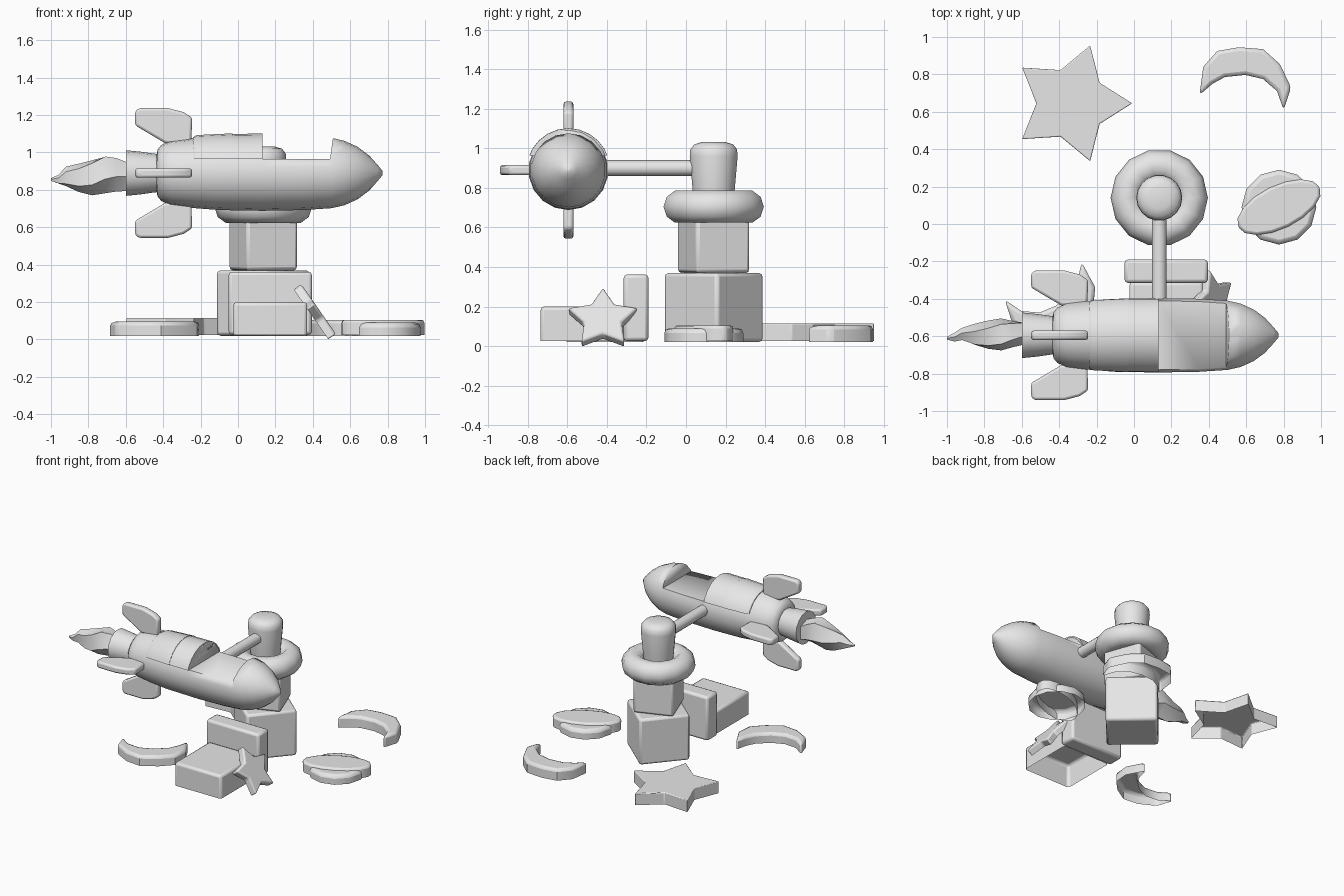
import bpy, bmesh, math
from mathutils import Matrix, Vector

if "Cube" in bpy.data.objects:
    bpy.data.objects.remove(bpy.data.objects["Cube"])

mat = bpy.data.materials.new("plain_grey")
mat.diffuse_color = (0.8, 0.8, 0.8, 1)
mat.use_nodes = True
mat.node_tree.nodes["Principled BSDF"].inputs["Base Color"].default_value = mat.diffuse_color
AX_Y, AX_Z = -0.595, 0.89          # rocket axis


def finish(bm, name, bevel=0.0, smooth=35, matrix=None, segments=2):
    if matrix:
        bmesh.ops.transform(bm, matrix=matrix, verts=bm.verts)
    bmesh.ops.recalc_face_normals(bm, faces=bm.faces)
    me = bpy.data.meshes.new(name)
    bm.to_mesh(me)
    bm.free()
    ob = bpy.data.objects.new(name, me)
    bpy.context.collection.objects.link(ob)
    me.materials.append(mat)
    bpy.ops.object.select_all(action='DESELECT')
    ob.select_set(True)
    bpy.context.view_layer.objects.active = ob
    if smooth:
        bpy.ops.object.shade_smooth_by_angle(angle=math.radians(smooth))
    if bevel:
        m = ob.modifiers.new("bevel", 'BEVEL')
        m.width, m.segments, m.limit_method = bevel, segments, 'ANGLE'
        m.angle_limit = math.radians(40)
    return ob


def prism(name, pts, z0, z1, bevel=0.015, open_bottom=False, matrix=None):
    bm = bmesh.new()
    low = [bm.verts.new((x, y, z0)) for x, y in pts]
    top = [bm.verts.new((x, y, z1)) for x, y in pts]
    n = len(pts)
    for i in range(n):
        j = (i + 1) % n
        bm.faces.new((low[i], low[j], top[j], top[i]))
    bm.faces.new(top)
    if not open_bottom:
        bm.faces.new(low[::-1])
    return finish(bm, name, bevel, matrix=matrix)


def box(name, x0, x1, y0, y1, z0, z1, turn=0, bevel=0.018, open_bottom=False):
    cx, cy, hx, hy = (x0 + x1) / 2, (y0 + y1) / 2, (x1 - x0) / 2, (y1 - y0) / 2
    m = Matrix.Translation((cx, cy, 0)) @ Matrix.Rotation(math.radians(turn), 4, 'Z')
    return prism(name, [(-hx, -hy), (hx, -hy), (hx, hy), (-hx, hy)], z0, z1,
                 bevel, open_bottom, m)


def lathe(profile, sides, closed=False):
    """Rings of (distance, radius) around local z."""
    bm = bmesh.new()
    rings = [[bm.verts.new((r * math.cos(2 * math.pi * i / sides),
                            r * math.sin(2 * math.pi * i / sides), d))
              for i in range(sides)] for d, r in profile]
    pairs = list(zip(rings, rings[1:])) + ([(rings[-1], rings[0])] if closed else [])
    for a, b in pairs:
        for i in range(sides):
            j = (i + 1) % sides
            bm.faces.new((a[i], a[j], b[j], b[i]))
    if not closed:
        bm.faces.new(rings[0][::-1])
        bm.faces.new(rings[-1])
    return bm


def star(r, inner, start=0):
    return [((r if i % 2 == 0 else inner) * math.cos(start + i * math.pi / 5),
             (r if i % 2 == 0 else inner) * math.sin(start + i * math.pi / 5))
            for i in range(10)]


ALONG_X = Matrix.Translation((0, AX_Y, AX_Z)) @ Matrix.Rotation(math.pi / 2, 4, 'Y')

# Tower: two turned blocks, ring, knob
T = Matrix.Translation((0.135, 0.14, 0))
box("lower_block", -0.045, 0.315, -0.04, 0.32, 0.02, 0.37, 49)
box("upper_block", -0.01, 0.28, -0.005, 0.285, 0.37, 0.66, 20)
ring = [(0.705 + 0.085 * math.sin(a * math.pi / 5), 0.175 + 0.085 * math.cos(a * math.pi / 5))
        for a in range(10)]
finish(lathe(ring, 14, True), "tower_ring", smooth=60, matrix=T)
finish(lathe([(0.70, 0.10), (0.79, 0.108), (0.96, 0.123), (0.995, 0.12),
              (1.02, 0.10), (1.032, 0.06)], 18), "tower_knob", smooth=40, matrix=T)

# Arm from the knob to the rocket
finish(lathe([(-0.12, 0.04), (0.47, 0.04)], 12), "arm",
       matrix=Matrix.Translation((0.135, 0.03, 0.9)) @ Matrix.Rotation(math.pi / 2, 4, 'X'))

# Rocket body with cockpit cut out
body = finish(lathe([(-0.435, 0.10), (-0.43, 0.125), (-0.41, 0.15), (-0.36, 0.172),
                     (-0.24, 0.187), (-0.1, 0.198), (0.13, 0.202), (0.35, 0.198),
                     (0.5, 0.188), (0.57, 0.172), (0.64, 0.14), (0.70, 0.095),
                     (0.745, 0.045), (0.772, 0.012)], 18), "rocket_body", smooth=40, matrix=ALONG_X)
profile = [(0.13, 0.965), (0.492, 0.965), (0.525, 1.2), (0.13, 1.2)]
cutter = prism("cockpit_cutter", profile, -0.3, 0.3, 0,
               matrix=Matrix.Translation((0, AX_Y, 0)) @ Matrix.Rotation(math.pi / 2, 4, 'X'))
cutter.hide_render = True
cutter.hide_viewport = True
cutter.display_type = 'WIRE'
cut = body.modifiers.new("cockpit", 'BOOLEAN')
cut.operation, cut.object, cut.solver = 'DIFFERENCE', cutter, 'EXACT'

# Hood panels over the middle of the body
for name, prof in (("rear_hood", [(-0.24, 0.192), (-0.22, 0.203), (-0.03, 0.212)]),
                   ("front_hood", [(-0.03, 0.209), (0.13, 0.211)])):
    bm = lathe(prof, 24)
    bmesh.ops.transform(bm, matrix=ALONG_X, verts=bm.verts)
    bmesh.ops.bisect_plane(bm, geom=bm.verts[:] + bm.edges[:] + bm.faces[:],
                           plane_co=(0, 0, 0.965), plane_no=(0, 0, 1), clear_inner=True)
    finish(bm, name)

# Nozzle and flame
finish(lathe([(-0.6, 0.085), (-0.6, 0.122), (-0.52, 0.114), (-0.42, 0.10)], 16),
       "nozzle", matrix=ALONG_X)
# flame rings: x, centre y, centre z, half width, half height
flame = [(-0.59, -0.58, 0.87, 0.065, 0.08), (-0.65, -0.585, 0.885, 0.075, 0.095),
         (-0.71, -0.59, 0.89, 0.09, 0.108), (-0.78, -0.595, 0.87, 0.08, 0.10),
         (-0.85, -0.595, 0.865, 0.062, 0.08), (-0.92, -0.59, 0.87, 0.035, 0.055),
         (-0.96, -0.605, 0.855, 0.025, 0.025), (-1.0, -0.61, 0.855, 0.008, 0.008)]
bm = bmesh.new()
rings = []
for k, (x, y, z, w, h) in enumerate(flame):
    rings.append([bm.verts.new((x, y + w * math.cos(a) * s, z + h * math.sin(a) * s))
                  for i in range(10)
                  for a, s in [(i * math.pi / 5 + 0.15 * k, 1 if i % 2 else 0.8)]])
for a, b in zip(rings, rings[1:]):
    for i in range(10):
        j = (i + 1) % 10
        bm.faces.new((a[i], a[j], b[j], b[i]))
bm.faces.new(rings[0])
bm.faces.new(rings[-1])
finish(bm, "flame", smooth=40)

# Four fins around the tail
fin = [(-0.55, 0.255), (-0.39, 0.16), (-0.25, 0.15), (-0.245, 0.295), (-0.29, 0.325),
       (-0.375, 0.347), (-0.53, 0.347), (-0.55, 0.33)]
for i in range(4):
    m = Matrix.Translation((0, AX_Y, AX_Z)) @ Matrix.Rotation(i * math.pi / 2, 4, 'X')
    prism("fin_%d" % (i + 1), fin, -0.025, 0.025, 0.015, matrix=m)

# Chair: hollow seat block and back panel
box("chair_seat", -0.025, 0.37, -0.735, -0.31, 0.025, 0.2, open_bottom=True)
box("chair_back", -0.05, 0.395, -0.315, -0.19, 0.025, 0.362)

# Stars: one lying, one leaning on the chair
prism("large_star", star(0.325, 0.187), 0.025, 0.115, 0.006, True,
      Matrix.Translation((-0.335, 0.645, 0)))
lean = Matrix(((-0.57, 0, 0.82, 0.40), (0, -1, 0, -0.42), (0.82, 0, 0.57, 0.12), (0, 0, 0, 1)))
prism("small_star", star(0.185, 0.10), 0, 0.05, 0.012, True, lean)

# Two crescents
moon = [(.35, .69), (.37, .84), (.445, .925), (.56, .945), (.69, .935), (.78, .855),
        (.84, .73), (.80, .61), (.765, .71), (.69, .775), (.595, .797), (.487, .786), (.42, .75)]
prism("back_moon", moon, 0.02, 0.105, 0.02, True)
turn = (Matrix.Translation((-0.485, -0.305, 0)) @ Matrix.Rotation(math.radians(216), 4, 'Z')
        @ Matrix.Translation((-0.575, -0.65, 0)))
prism("front_moon", moon, 0.02, 0.095, 0.02, True, turn)

# Ringed planet, flattened
P = Matrix.Translation((0.775, 0.09, 0))
disc = [(0.2 * math.cos(a * math.pi / 6), 0.2 * math.sin(a * math.pi / 6)) for a in range(12)]
prism("planet_body", disc, 0.02, 0.09, 0.025, True, P)
oval = [(0.243 * math.cos(a * math.pi / 8), 0.115 * math.sin(a * math.pi / 8)) for a in range(16)]
prism("planet_ring", oval, 0.025, 0.105, 0.015, True, P @ Matrix.Rotation(math.radians(26), 4, 'Z'))
